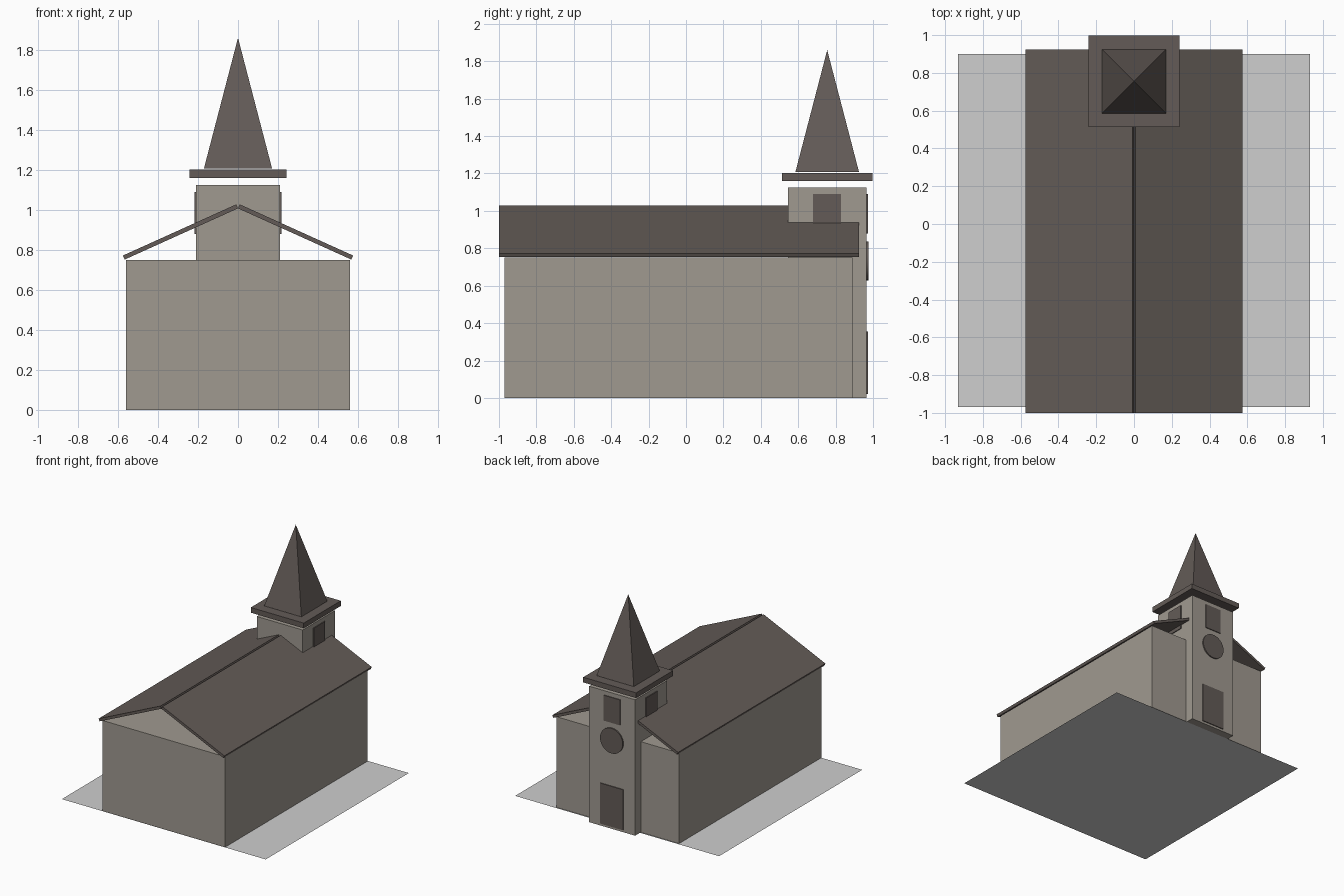
import bpy
import math
from mathutils import Matrix, Vector

cube = bpy.data.objects.get("Cube")
if cube:
    bpy.data.objects.remove(cube, do_unlink=True)


def material(name, color):
    mat = bpy.data.materials.new(name)
    mat.use_nodes = True
    rgba = (*color, 1)
    mat.diffuse_color = rgba
    bsdf = next(n for n in mat.node_tree.nodes if n.type == 'BSDF_PRINCIPLED')
    bsdf.inputs["Base Color"].default_value = rgba
    return mat


stone = material("warm grey stone", (0.35, 0.32, 0.28))
slate = material("dark brown slate", (0.125, 0.105, 0.095))
paving = material("light grey paving", (0.62, 0.62, 0.62))


def finish(name, mat):
    obj = bpy.context.object
    obj.name = obj.data.name = name
    obj.data.materials.clear()
    obj.data.materials.append(mat)
    return obj


def box(name, mat, low, high):
    """Box spanning two opposite corners."""
    low, high = Vector(low), Vector(high)
    bpy.ops.mesh.primitive_cube_add(size=1)
    obj = finish(name, mat)
    size = high - low
    obj.data.transform(Matrix.Translation((low + high) / 2) @ Matrix.Diagonal((*size, 1)))
    return obj


# Ground
bpy.ops.mesh.primitive_plane_add(size=1, location=(0, -0.035, 0))
ground = finish("ground", paving)
ground.scale = (1.865, 1.87, 1)

# Nave and tower
FLOOR = 0.001
TOWER_Y = 0.755
TOWER_HALF = 0.21
TOWER_BACK = TOWER_Y + TOWER_HALF
box("nave_walls", stone, (-0.56, -0.97, FLOOR), (0.56, 0.89, 0.75))
box("tower", stone, (-TOWER_HALF, TOWER_Y - TOWER_HALF, FLOOR),
    (TOWER_HALF, TOWER_BACK, 1.125))

# Roof slabs, lower edges meeting at the ridge
PITCH = math.radians(24.3)
for side, label in ((1, "left"), (-1, "right")):
    x0, x1 = sorted((0, side * 0.621))
    slab = box("roof_" + label, slate, (x0, -1, 0), (x1, 0.925, 0.022))
    slab.rotation_euler.y = side * PITCH
    slab.location.z = 1.008

# Tower cap and spire
box("tower_cap", slate, (-0.242, TOWER_Y - 0.242, 1.16), (0.242, TOWER_Y + 0.242, 1.203))
bpy.ops.mesh.primitive_cone_add(vertices=4, radius1=0.17 * math.sqrt(2), radius2=0,
                                depth=0.652, location=(0, TOWER_Y, 1.534))
spire = finish("spire", slate)
spire.data.transform(Matrix.Rotation(math.pi / 4, 4, 'Z'))

# Belfry windows on both sides and the back
for side, label in ((1, "left"), (-1, "right")):
    x0, x1 = sorted((side * 0.208, side * 0.217))
    box("belfry_window_" + label, slate, (x0, TOWER_Y - 0.075, 0.88),
        (x1, TOWER_Y + 0.075, 1.09))
box("belfry_window_back", slate, (-0.075, TOWER_BACK - 0.002, 0.88),
    (0.075, TOWER_BACK + 0.007, 1.09))

# Door and round window
box("door", slate, (-0.105, TOWER_BACK - 0.002, 0.02), (0.105, TOWER_BACK + 0.007, 0.355))
bpy.ops.mesh.primitive_cylinder_add(vertices=32, radius=0.104, depth=0.012,
                                    location=(0, TOWER_BACK + 0.004, 0.733),
                                    rotation=(math.pi / 2, 0, 0))
finish("round_window", slate)
bpy.ops.object.shade_smooth_by_angle()
